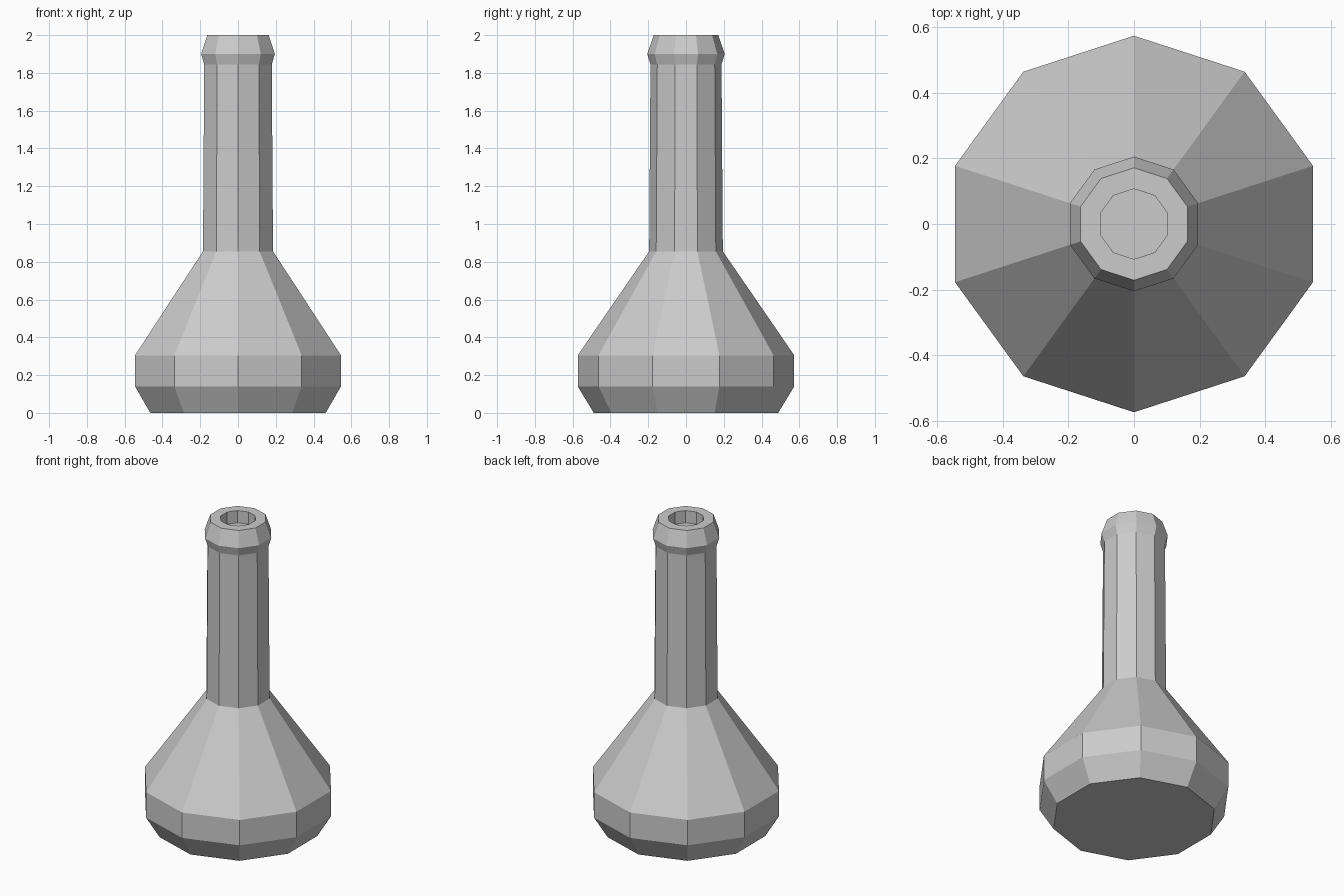
import bpy
import bmesh
from math import cos, sin, pi

cube = bpy.data.objects.get("Cube")
if cube:
    bpy.data.objects.remove(cube, do_unlink=True)

SIDES = 10

# One plain grey for the whole flask
grey = bpy.data.materials.new("plain grey")
grey.use_nodes = True
colour = (0.6, 0.6, 0.6, 1.0)
grey.diffuse_color = colour
grey.node_tree.nodes["Principled BSDF"].inputs["Base Color"].default_value = colour

# Profile (radius, height): base, belly, shoulder, neck, lip, shallow mouth
profile = [
    (0.488, 0.0), (0.573, 0.14), (0.573, 0.305), (0.195, 0.855),
    (0.188, 1.845), (0.205, 1.90), (0.171, 2.0), (0.107, 2.0), (0.107, 1.92),
]


def lathe(name, points, material):
    """Turn a profile into a faceted solid, capped at both ends."""
    bm = bmesh.new()
    rings = []
    for radius, z in points:
        angles = [pi / 2 + 2 * pi * i / SIDES for i in range(SIDES)]
        rings.append([bm.verts.new((radius * cos(a), radius * sin(a), z)) for a in angles])
    for low, high in zip(rings, rings[1:]):
        for i in range(SIDES):
            j = (i + 1) % SIDES
            bm.faces.new((low[i], low[j], high[j], high[i]))
    bm.faces.new(rings[0][::-1])
    bm.faces.new(rings[-1])
    bmesh.ops.recalc_face_normals(bm, faces=bm.faces)
    mesh = bpy.data.meshes.new(name)
    bm.to_mesh(mesh)
    bm.free()
    mesh.materials.append(material)
    obj = bpy.data.objects.new(name, mesh)
    bpy.context.collection.objects.link(obj)
    return obj


lathe("flask", profile, grey)
